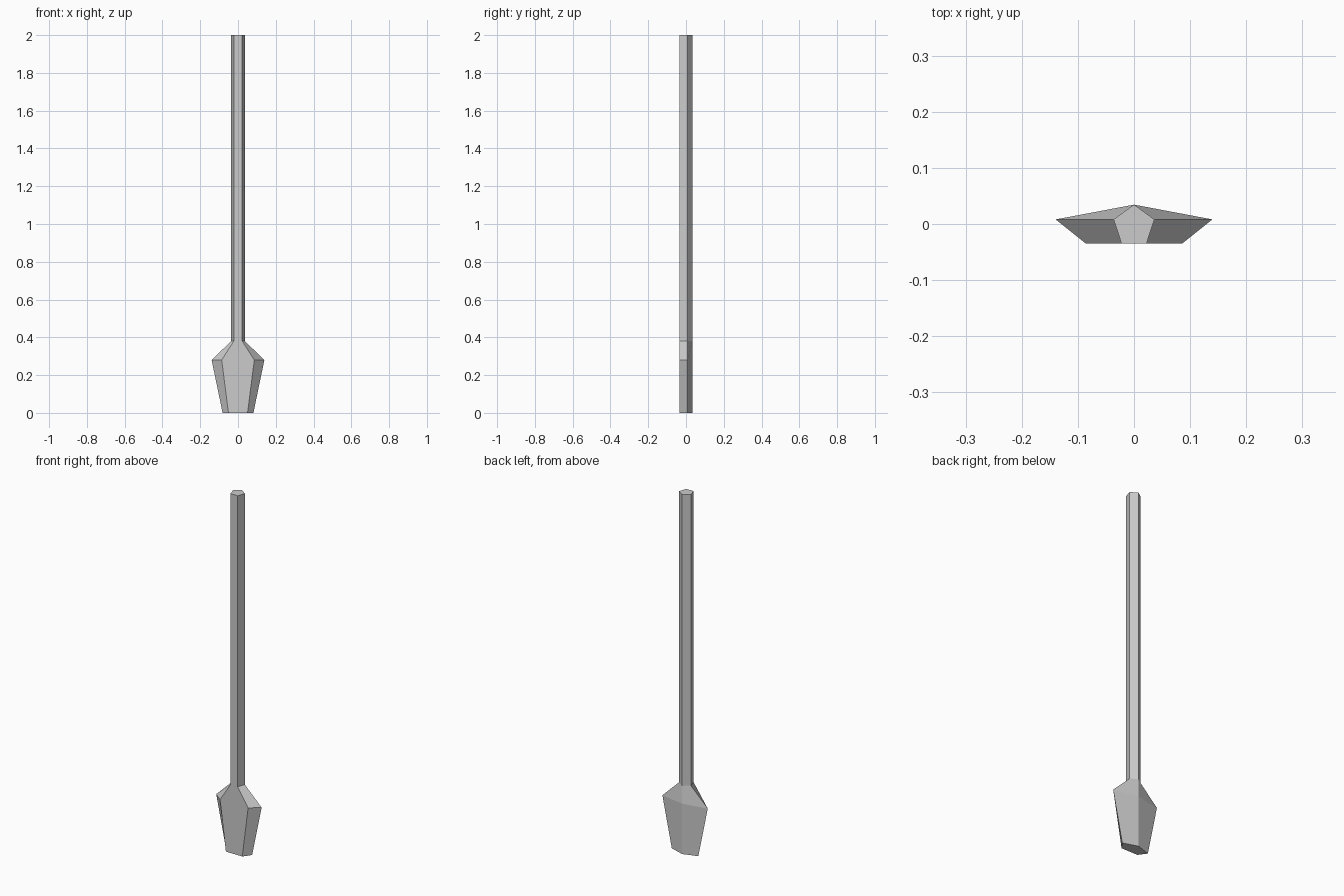
import bpy, bmesh, math

if "Cube" in bpy.data.objects:
    bpy.data.objects.remove(bpy.data.objects["Cube"])

# Five-sided section, widened only sideways to form the flat blade
SIDES = 5
RADIUS = 0.069 / (1 + math.cos(math.pi / SIDES))
CENTRE_Y = 0.0345 - RADIUS

# (height, sideways stretch): blade tip, shoulder, neck, handle end
LEVELS = [(0.0, 2.25), (0.28, 3.85), (0.38, 1.0), (2.0, 1.0)]


def ring(bm, z, stretch):
    angles = [math.pi / 2 + math.tau * i / SIDES for i in range(SIDES)]
    return [bm.verts.new((RADIUS * stretch * math.cos(a),
                          CENTRE_Y + RADIUS * math.sin(a), z)) for a in angles]


# Paddle: blade and handle lofted as one continuous solid
bm = bmesh.new()
rings = [ring(bm, z, s) for z, s in LEVELS]
for low, high in zip(rings, rings[1:]):
    for i in range(SIDES):
        j = (i + 1) % SIDES
        bm.faces.new((low[i], low[j], high[j], high[i]))
bm.faces.new(rings[0][::-1])
bm.faces.new(rings[-1])
bmesh.ops.recalc_face_normals(bm, faces=bm.faces)

mesh = bpy.data.meshes.new("paddle")
bm.to_mesh(mesh)
bm.free()
paddle = bpy.data.objects.new("paddle", mesh)
bpy.context.collection.objects.link(paddle)
